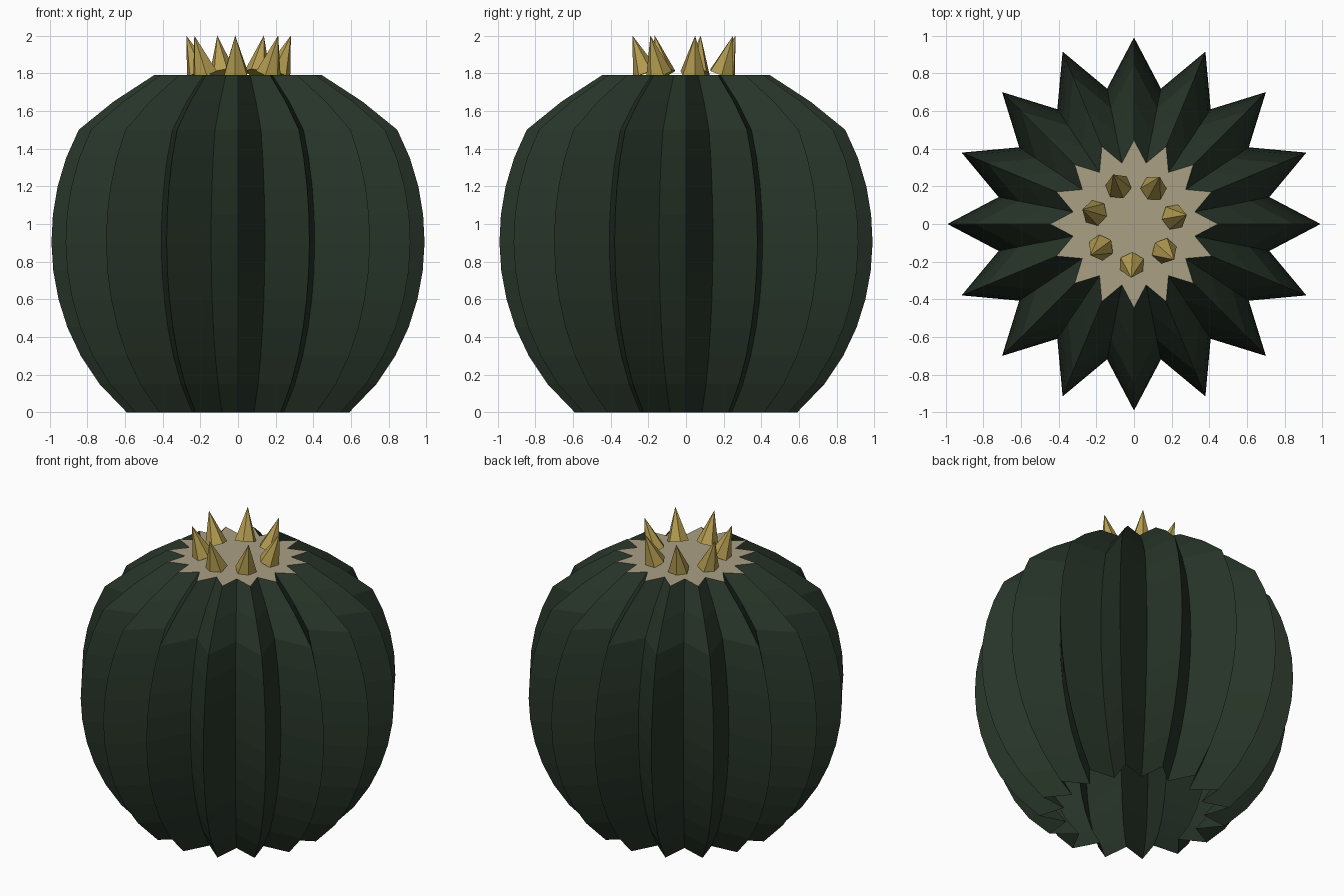
import bpy, bmesh, math
from mathutils import Vector, Matrix

if "Cube" in bpy.data.objects:
    bpy.data.objects.remove(bpy.data.objects["Cube"])


def mat(name, rgb):
    m = bpy.data.materials.new(name)
    m.diffuse_color = (*rgb, 1)
    m.use_nodes = True
    m.node_tree.nodes["Principled BSDF"].inputs["Base Color"].default_value = m.diffuse_color
    return m


green = mat("dark green", (0.020, 0.034, 0.021))
tan = mat("pale tan", (0.40, 0.35, 0.23))
gold = mat("spine gold", (0.45, 0.33, 0.08))


def finish(bm, name, *mats):
    me = bpy.data.meshes.new(name)
    bm.to_mesh(me)
    bm.free()
    for m in mats:
        me.materials.append(m)
    ob = bpy.data.objects.new(name, me)
    bpy.context.collection.objects.link(ob)
    return ob


RIBS, VALLEY, TOP = 16, 0.74, 1.79

# ribbed body: star rings following an ellipse, open underneath
profile = [(0.99 * math.sqrt(1 - ((z - 0.91) / 1.133) ** 2), z)
           for z in [0.15 * i for i in range(11)]]
profile += [(0.66, 1.65), (0.445, TOP)]


def star(bm, r, z):
    ring = []
    for i in range(RIBS * 2):
        a = math.pi * i / RIBS
        k = r * (VALLEY if i % 2 else 1)
        ring.append(bm.verts.new((k * math.cos(a), k * math.sin(a), z)))
    return ring


bm = bmesh.new()
rings = [star(bm, r, z) for r, z in profile]
for lo, hi in zip(rings, rings[1:]):
    for i in range(RIBS * 2):
        j = (i + 1) % (RIBS * 2)
        bm.faces.new((lo[i], lo[j], hi[j], hi[i]))
# woolly star-shaped crown, fanned from the centre
c = bm.verts.new((0, 0, TOP))
for i in range(RIBS * 2):
    f = bm.faces.new((rings[-1][i], rings[-1][(i + 1) % (RIBS * 2)], c))
    f.material_index = 1
finish(bm, "cactus_body", green, tan)

# crown spines leaning outward
for k in range(7):
    a = math.radians(267 + k * 360 / 7)
    out = Vector((math.cos(a), math.sin(a), 0))
    base = out * 0.215 + Vector((0, 0, 1.80))
    axis = out * 0.07 + Vector((0, 0, 0.20))
    bm = bmesh.new()
    bmesh.ops.create_cone(bm, cap_ends=True, segments=6, radius1=0.07, radius2=0,
                          depth=axis.length)
    bmesh.ops.remove_doubles(bm, verts=bm.verts, dist=1e-5)
    rot = axis.to_track_quat('Z', 'Y').to_matrix().to_4x4()
    bm.transform(Matrix.Translation(base + axis / 2) @ rot)
    finish(bm, f"spine_{k + 1}", gold)
